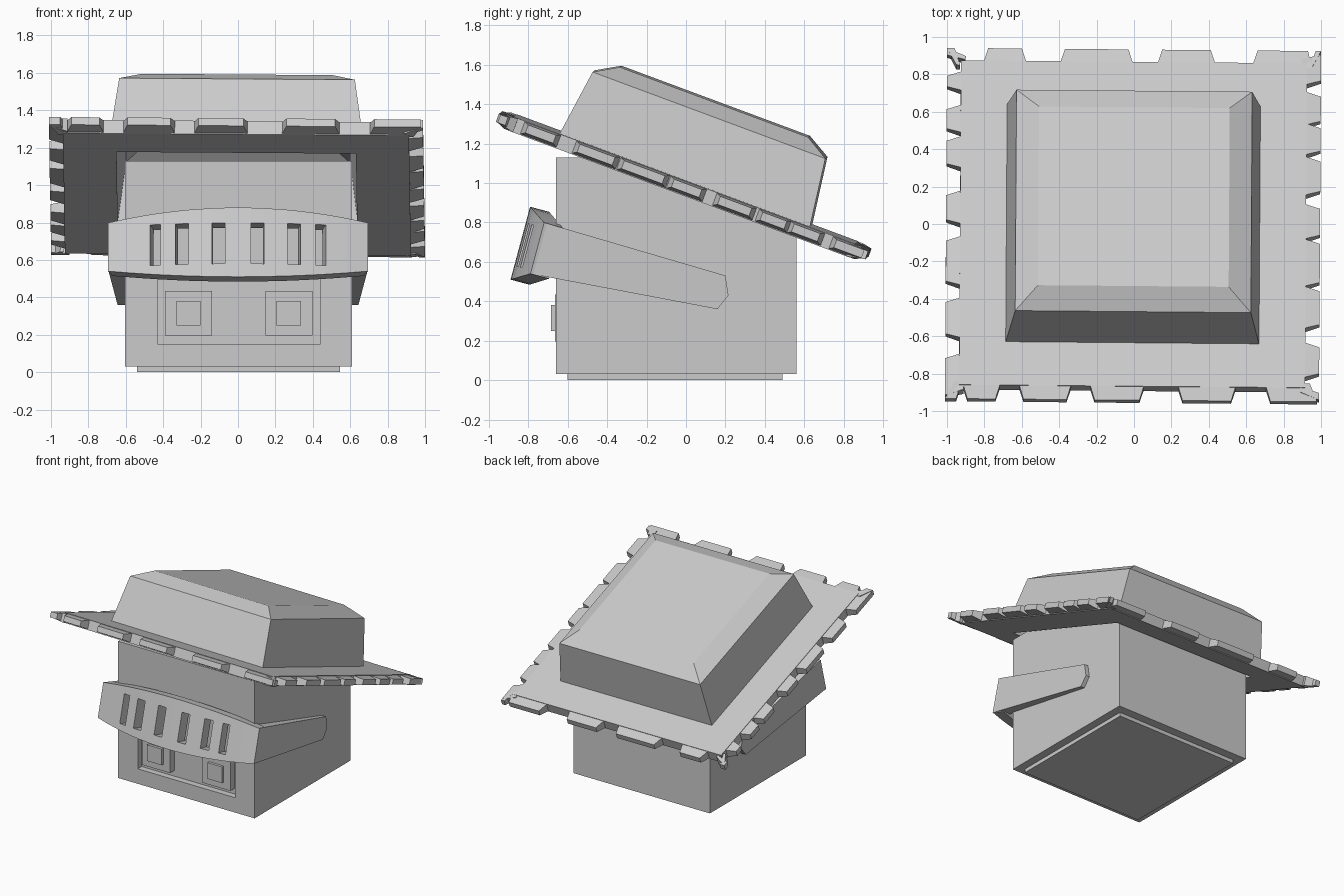
import bpy, bmesh
from math import radians
from mathutils import Vector, Matrix

if "Cube" in bpy.data.objects:
    bpy.data.objects.remove(bpy.data.objects["Cube"])


def make(name, bm, loc=(0, 0, 0), rot=(0, 0, 0), recalc=True):
    if recalc:
        bmesh.ops.recalc_face_normals(bm, faces=bm.faces)
    me = bpy.data.meshes.new(name)
    bm.to_mesh(me)
    bm.free()
    ob = bpy.data.objects.new(name, me)
    bpy.context.collection.objects.link(ob)
    ob.location = loc
    ob.rotation_euler = [radians(a) for a in rot]
    return ob


def add_hull(bm, points):
    verts = [bm.verts.new(p) for p in points]
    bmesh.ops.convex_hull(bm, input=verts)


def add_box(bm, lo, hi):
    m = Matrix.LocRotScale((Vector(lo) + Vector(hi)) / 2, None, Vector(hi) - Vector(lo))
    return bmesh.ops.create_cube(bm, size=1, matrix=m)


def square_loft(bm, profile, closed):
    """Loft square rings given as (half width, height)."""
    rings = [[bm.verts.new((sx * w, sy * w, h)) for sx, sy in ((-1, -1), (1, -1), (1, 1), (-1, 1))]
             for w, h in profile]
    pairs = list(zip(rings, rings[1:]))
    if closed:
        pairs.append((rings[-1], rings[0]))
    else:
        bm.faces.new(rings[0])
        bm.faces.new(rings[-1])
    for a, b in pairs:
        for i in range(4):
            j = (i + 1) % 4
            bm.faces.new((a[i], a[j], b[j], b[i]))


# Head block with a recessed face panel
bm = bmesh.new()
add_box(bm, (-0.605, -0.66, 0.03), (0.61, 0.56, 1.13))
front = min(bm.faces, key=lambda f: f.calc_center_median().y)
bmesh.ops.inset_region(bm, faces=[front], thickness=0.1)
for v in front.verts:
    v.co.x = 0.44 if v.co.x > 0 else -0.43
    v.co.z = 0.50 if v.co.z > 0.58 else 0.15
ext = bmesh.ops.extrude_face_region(bm, geom=[front])
bmesh.ops.translate(bm, vec=(0, 0.05, 0), verts=[g for g in ext["geom"] if isinstance(g, bmesh.types.BMVert)])
if front.is_valid:
    bmesh.ops.delete(bm, geom=[front], context="FACES_ONLY")
make("head", bm)

# Plate under the head
bm = bmesh.new()
add_box(bm, (-0.54, -0.60, 0.0), (0.545, 0.49, 0.04))
make("base_plate", bm)

# Eyes: raised block with a smaller pupil block
for side, cx in (("left", -0.265), ("right", 0.272)):
    bm = bmesh.new()
    add_box(bm, (cx - 0.125, -0.664, 0.195), (cx + 0.125, -0.60, 0.435))
    add_box(bm, (cx - 0.065, -0.685, 0.25), (cx + 0.065, -0.65, 0.38))
    make(side + "_eye", bm)

# Hat, slightly tilted; all parts share one frame
HAT = dict(loc=(-0.005, 0, 1.02), rot=(-20.4, 0.4, -0.5))

bm = bmesh.new()
square_loft(bm, [(0.5, 0.39), (0.60, 0.33), (0.645, -0.02), (0.68, -0.02), (0.63, 0.35), (0.51, 0.42)], False)
make("hat_crown", bm, **HAT)

bm = bmesh.new()
square_loft(bm, [(0.64, -0.075), (0.925, -0.075), (0.925, 0.0), (0.64, 0.0)], True)
make("hat_brim", bm, **HAT)

# Ragged teeth round the brim: spans along each edge
teeth = {
    "front": [(-1, -0.94), (-0.88, -0.73), (-0.58, -0.35), (-0.2, 0.04), (0.27, 0.53), (0.74, 0.99)],
    "back": [(-1, -0.96), (-0.78, -0.6), (-0.37, -0.03), (0.15, 0.41), (0.66, 0.93), (0.97, 1)],
    "left": [(-0.98, -0.77), (-0.63, -0.45), (-0.33, -0.1), (0.02, 0.16), (0.34, 0.47),
             (0.54, 0.65), (0.78, 0.84), (0.96, 1)],
    "right": [(-0.99, -0.95), (-0.84, -0.69), (-0.56, -0.37), (-0.32, -0.1), (-0.05, 0.1),
              (0.2, 0.37), (0.43, 0.56), (0.6, 0.74), (0.83, 0.98)],
}
place = {
    "front": lambda a, d: (a, -d),
    "back": lambda a, d: (a, d),
    "left": lambda a, d: (-d, a),
    "right": lambda a, d: (d, a),
}
bm = bmesh.new()
for edge, spans in teeth.items():
    for a0, a1 in spans:
        pts = []
        for d, grow, lo, hi in ((0.90, 0.03, -0.074, -0.001), (1.0, 0.0, -0.055, -0.012)):
            for a in (max(a0 - grow, -0.95), min(a1 + grow, 0.95)) if grow else (a0, a1):
                for h in (lo, hi):
                    pts.append((*place[edge](a, d), h))
        add_hull(bm, pts)
make("brim_teeth", bm, **HAT)

# Visor: curved slotted band, solidified
half = [0.07, 0.14, 0.265, 0.335, 0.415, 0.47, 0.58, 0.695]
xs = [-x for x in reversed(half)] + [0] + half
slots = [(0.07, 0.14), (0.265, 0.335), (0.415, 0.47)]
bm = bmesh.new()
cols = []
for x in xs:
    t = (x / 0.695) ** 2
    y = -0.992 + 0.09 * t
    cols.append([bm.verts.new((x, y, z)) for z in (0.262 + 0.055 * t, 0.335, 0.56, 0.645 - 0.06 * t)]) if t < 1 else \
        cols.append([bm.verts.new((x, y, z)) for z in (0.317, 0.36, 0.54, 0.585)])
for i in range(len(xs) - 1):
    mid = abs(xs[i] + xs[i + 1]) / 2
    for r in range(3):
        if r == 1 and any(a < mid < b for a, b in slots):
            continue
        bm.faces.new((cols[i][r], cols[i + 1][r], cols[i + 1][r + 1], cols[i][r + 1]))
visor = make("visor", bm, rot=(-15, 0, 0), recalc=False)
mod = visor.modifiers.new("thickness", "SOLIDIFY")
mod.thickness = 0.1
mod.offset = -1

# Visor arms along both sides of the head
outline = [(-0.90, 0.317), (0.061, 0.389), (0.097, 0.471), (0.056, 0.564), (-0.90, 0.586)]
for side, s in (("left", -1), ("right", 1)):
    bm = bmesh.new()
    pts = []
    for y, z in outline:
        outer = 0.692 - 0.05 * (y + 0.90)
        pts += [(s * 0.60, y, z), (s * outer, y, z)]
    add_hull(bm, pts)
    make(side + "_visor_arm", bm, rot=(-15, 0, 0))
